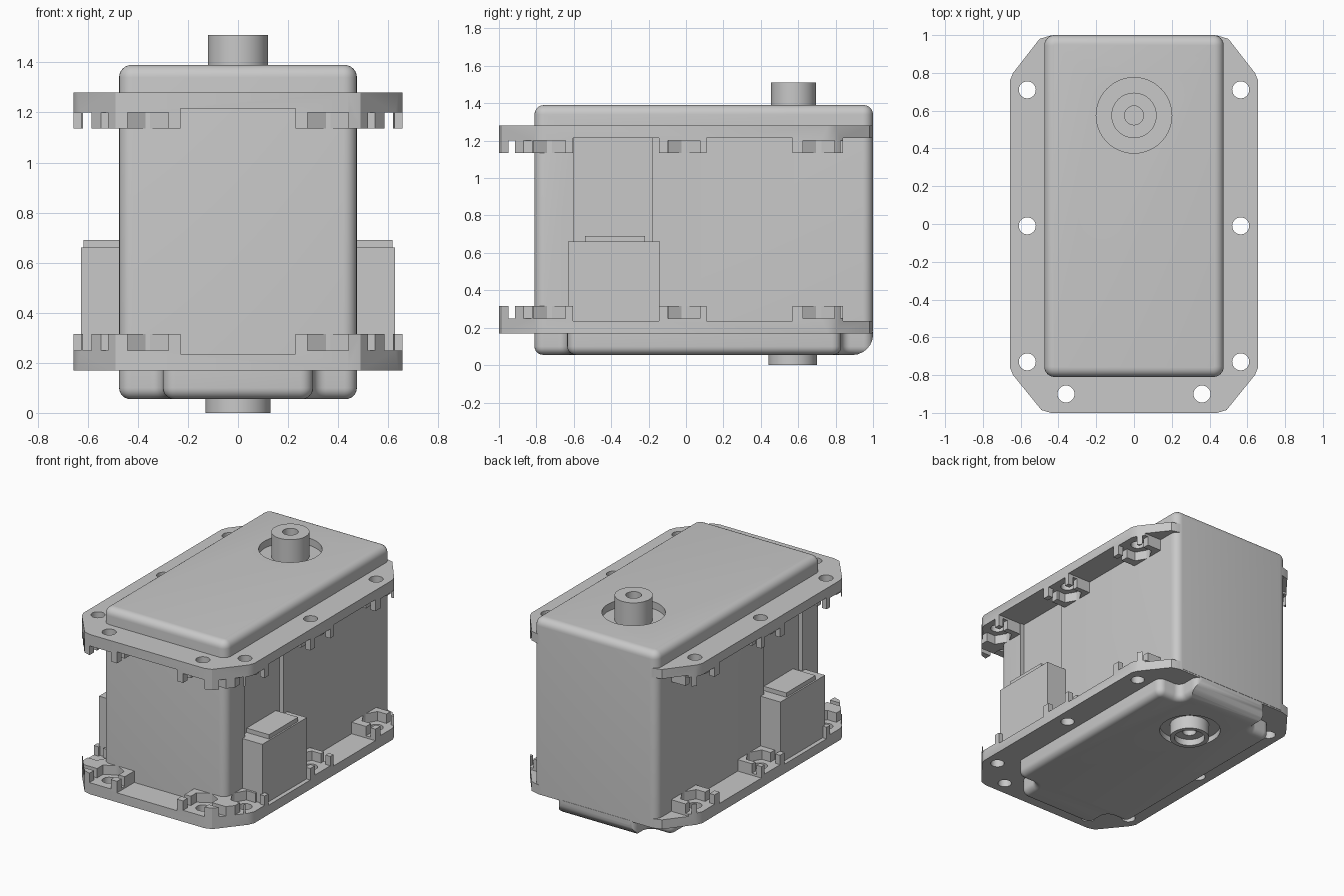
import bpy, bmesh, math

cube = bpy.data.objects.get("Cube")
if cube:
    bpy.data.objects.remove(cube, do_unlink=True)

grey = bpy.data.materials.new("casing_grey")
grey.use_nodes = True
grey.diffuse_color = (0.58, 0.58, 0.58, 1)
grey.node_tree.nodes["Principled BSDF"].inputs["Base Color"].default_value = grey.diffuse_color


def make(name, bm):
    bmesh.ops.recalc_face_normals(bm, faces=bm.faces)
    mesh = bpy.data.meshes.new(name)
    bm.to_mesh(mesh)
    bm.free()
    mesh.materials.append(grey)
    obj = bpy.data.objects.new(name, mesh)
    bpy.context.collection.objects.link(obj)
    return obj


def prism(name, pts, z0, z1, bevels=()):
    """Extruded outline; each bevel is (edge rule, radius)."""
    bm = bmesh.new()
    face = bm.faces.new([bm.verts.new((x, y, z0)) for x, y in pts])
    new = bmesh.ops.extrude_face_region(bm, geom=[face])["geom"]
    for v in new:
        if isinstance(v, bmesh.types.BMVert):
            v.co.z = z1
    bmesh.ops.recalc_face_normals(bm, faces=bm.faces)
    for rule, radius in bevels:
        edges = [e for e in bm.edges if rule(e.verts[0].co, e.verts[1].co)]
        bmesh.ops.bevel(bm, geom=edges, offset=radius, segments=6,
                        profile=0.5, affect='EDGES')
    return make(name, bm)


def box(name, x0, x1, y0, y1, z0, z1, bevels=()):
    return prism(name, [(x0, y0), (x1, y0), (x1, y1), (x0, y1)], z0, z1, bevels)


def cyl(name, x, y, r, z0, z1, n=40, turn=0):
    pts = [(x + r * math.cos(turn + math.tau * i / n),
            y + r * math.sin(turn + math.tau * i / n)) for i in range(n)]
    return prism(name, pts, z0, z1)


def combine(obj, tools, op='DIFFERENCE'):
    for tool in tools:
        mod = obj.modifiers.new("cut", 'BOOLEAN')
        mod.operation, mod.solver, mod.object = op, 'EXACT', tool
        bpy.context.view_layer.objects.active = obj
        bpy.ops.object.modifier_apply(modifier=mod.name)
        bpy.data.objects.remove(tool, do_unlink=True)


def smooth(obj):
    bpy.ops.object.select_all(action='DESELECT')
    obj.select_set(True)
    bpy.context.view_layer.objects.active = obj
    bpy.ops.object.shade_smooth_by_angle(angle=math.radians(32))


def upright(a, b):
    return abs(a.z - b.z) > 0.01


def at_height(z):
    return lambda a, b: abs(a.z - z) < 0.001 and abs(b.z - z) < 0.001


SHAFT_Y = 0.575
SIDES = (1, -1)

# Main casing with rounded top, shaft recess and side channels
body = box("main_body", -0.475, 0.475, -0.81, 1.0, 0.18, 1.39,
           [(upright, 0.055), (at_height(1.39), 0.05)])
cuts = [cyl("cutter", 0, SHAFT_Y, 0.2, 1.34, 1.5, 64)]
for s in SIDES:
    x0, x1 = sorted((s * 0.445, s * 0.7))
    cuts.append(box("cutter", x0, x1, -0.6, -0.18, 0.2, 1.25))
combine(body, cuts)
smooth(body)

# Bottom cover with notched corners and a larger rear rounding
half = [(0.3, -0.81), (0.3, -0.635), (0.475, -0.635),
        (0.475, 0.83), (0.3, 0.83), (0.3, 1.0)]
plan = half + [(-x, y) for x, y in reversed(half)]
cover = prism("bottom_cover", plan, 0.055, 0.176,
              [(upright, 0.05), (at_height(0.055), 0.045)])


def rear_low(a, b):
    return min(a.y, b.y) > 0.9 and max(a.z, b.z) < 0.1


combine(cover, [box("rear_rounding", -0.7, 0.7, -1.2, 1.001, 0.054, 0.4,
                    [(rear_low, 0.112)])], 'INTERSECT')
combine(cover, [cyl("cutter", 0, SHAFT_Y, 0.2, -0.1, 0.095, 64)])
smooth(cover)

# Output shaft on top and bearing tube underneath
shaft = cyl("top_shaft", 0, SHAFT_Y, 0.12, 1.3, 1.51, 48)
combine(shaft, [cyl("cutter", 0, SHAFT_Y, 0.05, 1.36, 1.6, 32)])
smooth(shaft)
tube = cyl("bottom_bearing", 0, SHAFT_Y - 0.005, 0.13, 0, 0.15, 48)
combine(tube, [cyl("cutter", 0, SHAFT_Y - 0.005, 0.1, -0.1, 0.045, 48),
               cyl("cutter", 0, SHAFT_Y - 0.005, 0.045, -0.1, 0.12, 32)])
smooth(tube)

# Mounting flange: full-height outline, relieved between the screw bosses
PLATE, FLOOR, TALL = 0.065, 0.08, 0.145
edge = [(0.44, -1.0), (0.49, -0.985), (0.64, -0.8), (0.657, -0.76),
        (0.657, 0.76), (0.64, 0.8), (0.5, 0.98), (0.44, 0.998)]
outline = edge + [(-x, y) for x, y in reversed(edge)]


def build_flange(name):
    flange = prism(name, outline, 0, TALL)
    cuts = [box("cutter", -0.23, 0.23, -1.1, -0.7, PLATE, 0.3),
            box("cutter", -0.8, 0.8, 0.84, 1.1, PLATE, 0.3),
            box("cutter", -0.8, 0.8, -0.95, -0.915, FLOOR, 0.3)]
    for s in SIDES:
        # Reliefs and the long groove behind the outer lip
        for x, y0, y1, z in ((0.4, -0.605, -0.145, PLATE),
                             (0.4, 0.11, 0.57, PLATE)):
            a, b = sorted((s * x, s * 0.8))
            cuts.append(box("cutter", a, b, y0, y1, z, 0.3))
        a, b = sorted((s * 0.585, s * 0.62))
        cuts.append(box("cutter", a, b, -1.1, 1.1, FLOOR, 0.3))
        # Side screw holes, hexagonal nut pockets and outward slots
        for y in (-0.73, -0.01, 0.71):
            a, b = sorted((s * 0.565, s * 0.8))
            cuts += [box("cutter", a, b, y - 0.085, y + 0.085, FLOOR, 0.3),
                     cyl("cutter", s * 0.565, y, 0.098, FLOOR, 0.3, 6),
                     cyl("cutter", s * 0.565, y, 0.045, -0.1, 0.3, 24)]
        # Front screw holes
        x = s * 0.36
        cuts += [box("cutter", x - 0.082, x + 0.082, -1.1, -0.9, FLOOR, 0.3),
                 cyl("cutter", x, -0.9, 0.095, FLOOR, 0.3, 6, math.pi / 2),
                 cyl("cutter", x, -0.9, 0.045, -0.1, 0.3, 24)]
    combine(flange, cuts)
    return flange


lower = build_flange("lower_flange")
upper = bpy.data.objects.new("upper_flange", lower.data.copy())
bpy.context.collection.objects.link(upper)
for v in lower.data.vertices:
    v.co.z += 0.17
for v in upper.data.vertices:
    v.co.z = 1.28 - v.co.z
upper.data.flip_normals()
for flange in (lower, upper):
    smooth(flange)

# Side connector housings with a raised cap
for s, side in zip(SIDES, ("left", "right")):
    a, b = sorted((s * 0.43, s * 0.628))
    box(side + "_connector", a, b, -0.63, -0.14, 0.2, 0.66)
    a, b = sorted((s * 0.44, s * 0.617))
    box(side + "_connector_cap", a, b, -0.54, -0.22, 0.6, 0.69)
